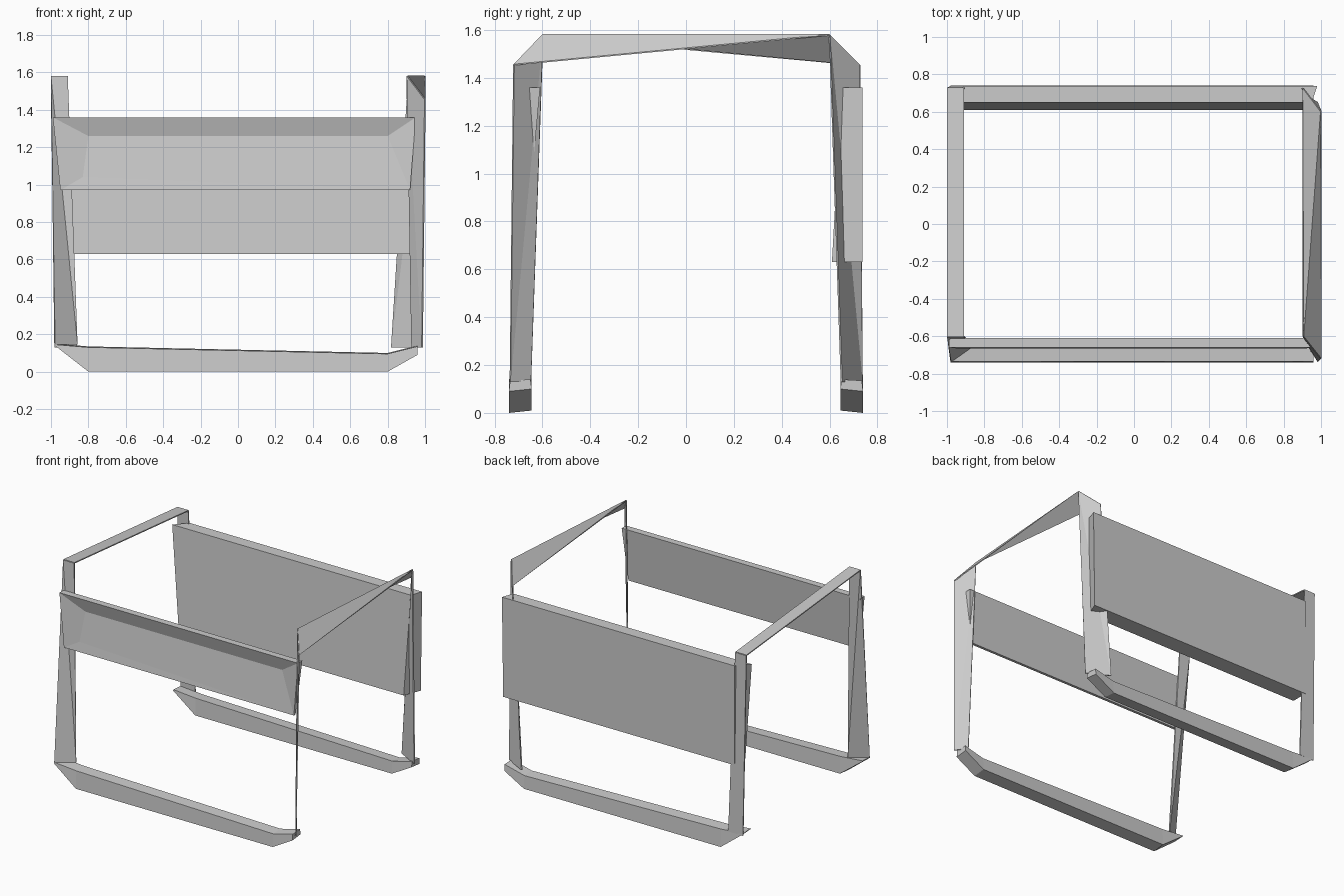
import bpy


def mesh(name, verts, faces, thickness=0.0):
    me = bpy.data.meshes.new(name)
    me.from_pydata(verts, [], faces)
    ob = bpy.data.objects.new(name, me)
    bpy.context.collection.objects.link(ob)
    if thickness:
        m = ob.modifiers.new("thickness", 'SOLIDIFY')
        m.thickness = thickness
        m.offset = 0
    return ob


def ribbon(name, pairs, flip=False):
    """Flat strip running through pairs of edge points."""
    verts = [p for pair in pairs for p in pair]
    faces = []
    for i in range(0, len(verts) - 2, 2):
        a, b, c, d = i, i + 1, i + 3, i + 2
        faces += [(a, b, d), (b, c, d)] if flip else [(a, b, c), (a, c, d)]
    return mesh(name, verts, faces, 0.008)


BOX = [(0, 1, 2, 3), (7, 6, 5, 4), (0, 4, 5, 1), (1, 5, 6, 2), (2, 6, 7, 3), (3, 7, 4, 0)]

# Upper corners of the right-hand twisted strap
pf, qf = (0.905, -0.60, 1.58), (1.0, -0.72, 1.455)
pb, rb = (1.0, 0.60, 1.58), (0.905, 0.725, 1.455)

# Armrests
ribbon("right_armrest", [(pf, qf), (rb, pb)])
ribbon("left_armrest", [((-1, -0.60, 1.576), (-0.91, -0.60, 1.576)),
                        ((-1, 0.725, 1.455), (-0.91, 0.725, 1.455))])

# Legs
ribbon("right_front_leg", [(pf, qf), ((0.93, -0.65, 0.13), (0.985, -0.735, 0.13))])
ribbon("right_back_leg", [(pb, rb), ((0.98, 0.65, 0.13), (0.82, 0.735, 0.13))])
ribbon("left_front_leg", [((-1, -0.60, 1.576), (-0.91, -0.60, 1.576)),
                          ((-0.98, -0.735, 0.145), (-0.86, -0.65, 0.145))])
ribbon("left_back_leg", [((-1, 0.725, 1.455), (-0.91, 0.725, 1.455)),
                         ((-0.98, 0.735, 0.13), (-0.86, 0.735, 0.13))])

# Floor runners: wedge section with chamfered ends
for side, s in (("front", -1), ("back", 1)):
    rings = []
    for x, zo, zi, zt in ((-0.98, 0.14, 0.145, 0.15), (-0.80, 0.0, 0.01, 0.135),
                          (0.80, 0.0, 0.01, 0.10), (0.96, 0.09, 0.10, 0.14)):
        rings.append([(x, s * 0.74, zo), (x, s * 0.645, zi),
                      (x, s * 0.65, zt), (x, s * 0.735, zt - 0.005)])
    verts = [v for r in rings for v in r]
    faces = [(3, 2, 1, 0), (12, 13, 14, 15)]
    for k in range(3):
        for j in range(4):
            n = (j + 1) % 4
            faces.append((4 * k + j, 4 * k + n, 4 * k + 4 + n, 4 * k + 4 + j))
    if s > 0:
        faces = [f[::-1] for f in faces]
    mesh(side + "_runner", verts, faces)

# Front panel: thin board with a dished front
v = [(-0.99, -0.66, 1.36), (-0.95, -0.665, 0.97), (0.92, -0.665, 0.97), (0.95, -0.66, 1.36),
     (-0.99, -0.61, 1.36), (-0.95, -0.645, 0.97), (0.92, -0.645, 0.97), (0.95, -0.61, 1.36),
     (-0.80, -0.63, 1.26), (0.80, -0.63, 1.26), (-0.83, -0.655, 1.04)]
mesh("front_panel", v, BOX[1:] + [(0, 8, 9, 3), (3, 9, 2), (10, 1, 2), (10, 2, 9),
                                  (0, 1, 10, 8), (8, 10, 9)])

# Back panel: tall board, thicker at the lower edge
v = [(-0.99, 0.65, 1.36), (-0.91, 0.61, 0.63), (0.92, 0.61, 0.63), (0.95, 0.65, 1.36),
     (-0.91, 0.738, 1.36), (-0.91, 0.738, 0.63), (0.97, 0.738, 0.63), (0.98, 0.738, 1.36)]
mesh("back_panel", v, BOX)
